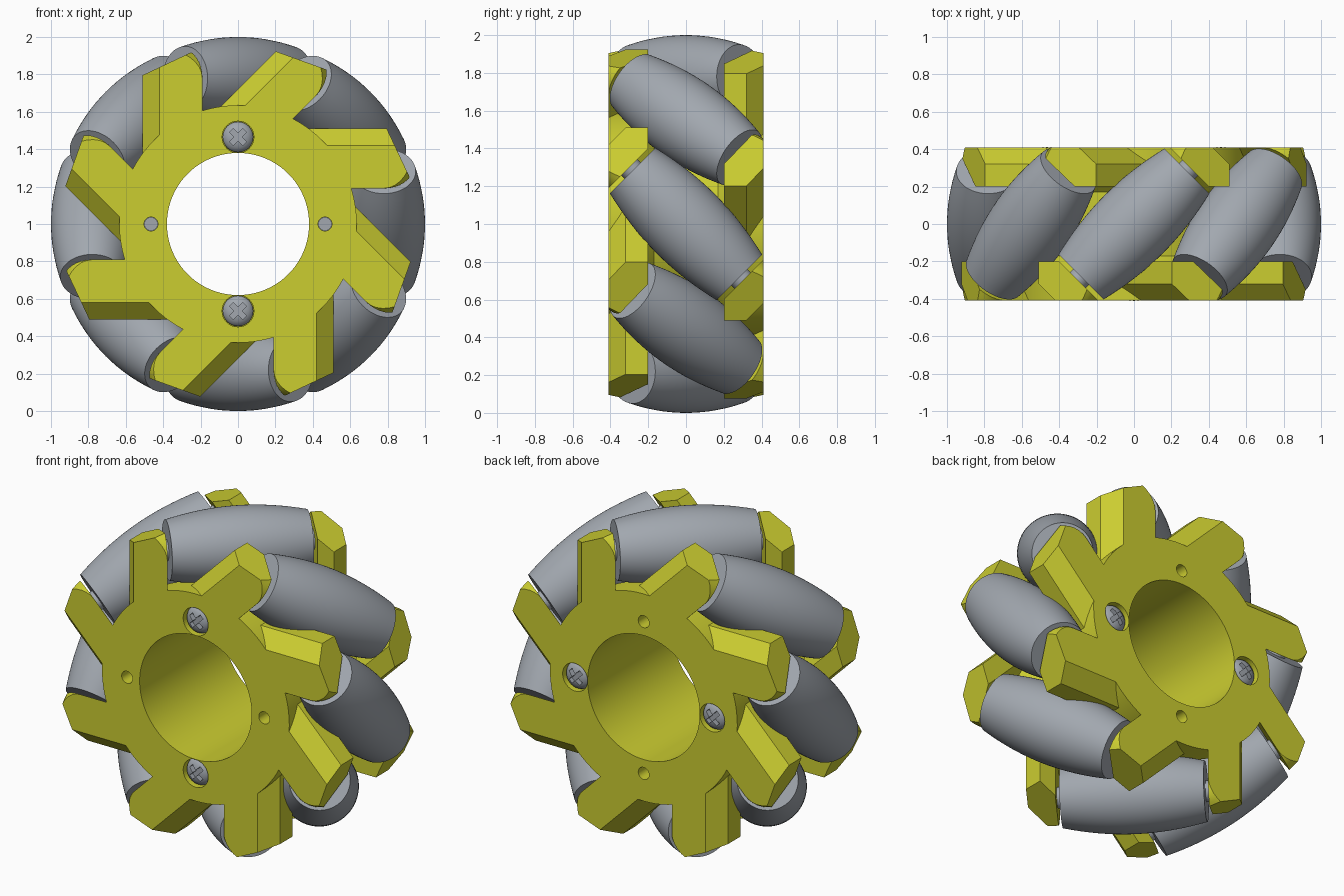
import bpy, bmesh, math
from mathutils import Matrix, Vector

if "Cube" in bpy.data.objects:
    bpy.data.objects.remove(bpy.data.objects["Cube"])

CENTRE = Matrix.Translation((0, 0, 1))
ALONG_Y = Matrix.Rotation(math.radians(-90), 4, 'X')      # local z -> world y
S = math.sqrt(0.5)
W = 0.41                                                   # half width of the wheel


def material(name, rgb):
    m = bpy.data.materials.new(name)
    m.diffuse_color = (*rgb, 1)
    m.use_nodes = True
    m.node_tree.nodes["Principled BSDF"].inputs["Base Color"].default_value = m.diffuse_color
    return m


YELLOW = material("yellow", (0.60, 0.61, 0.03))
GREY = material("grey", (0.36, 0.39, 0.43))


def to_mesh(bm, name, mat, angle=30):
    bmesh.ops.recalc_face_normals(bm, faces=bm.faces)
    me = bpy.data.meshes.new(name)
    bm.to_mesh(me)
    bm.free()
    me.materials.append(mat)
    me.shade_smooth()
    me.set_sharp_from_angle(angle=math.radians(angle))
    return me


def place(me, name, matrix):
    ob = bpy.data.objects.new(name, me)
    bpy.context.collection.objects.link(ob)
    ob.matrix_world = matrix
    return ob


def lathe(profile, n, ring=False):
    """Spin (radius, z) points around z; ring closes the profile on itself."""
    bm = bmesh.new()
    loops = []
    for r, z in profile:
        if r == 0:
            loops.append([bm.verts.new((0, 0, z))] * n)
        else:
            loops.append([bm.verts.new((r * math.cos(2 * math.pi * i / n),
                                        r * math.sin(2 * math.pi * i / n), z)) for i in range(n)])
    pairs = list(zip(loops, loops[1:])) + ([(loops[-1], loops[0])] if ring else [])
    for a, b in pairs:
        for i in range(n):
            j = (i + 1) % n
            quad = list(dict.fromkeys((a[i], a[j], b[j], b[i])))
            bm.faces.new(quad)
    return bm


def clip(bm, co, no):
    """Cut away the side the normal points to and cap the cut."""
    bmesh.ops.bisect_plane(bm, geom=bm.verts[:] + bm.edges[:] + bm.faces[:], dist=1e-5,
                           plane_co=co, plane_no=no, clear_outer=True)
    edges = [e for e in bm.edges if e.is_boundary]
    if edges:
        bmesh.ops.holes_fill(bm, edges=edges, sides=0)


def cut(ob, cutters):
    for c in cutters:
        mod = ob.modifiers.new("cut", 'BOOLEAN')
        mod.operation, mod.solver, mod.object = 'DIFFERENCE', 'EXACT', c
        bpy.context.view_layer.objects.active = ob
        bpy.ops.object.modifier_apply(modifier=mod.name)
    for c in cutters:
        bpy.data.objects.remove(c)
    ob.data.shade_smooth()
    ob.data.set_sharp_from_angle(angle=math.radians(30))


# Hub: bored tube with a wider flange at each end
hub_profile = [(0.38, -W), (0.635, -W), (0.635, -0.27), (0.53, -0.17),
               (0.53, 0.17), (0.635, 0.27), (0.635, W), (0.38, W)]
hub = place(to_mesh(lathe(hub_profile, 96, True), "hub", YELLOW), "hub", CENTRE @ ALONG_Y)

# Screw places: two enter from the front, two from the back
half_turn = Matrix.Rotation(math.pi, 4, 'Z')
screw_at = []
for s in (-1, 1):
    screw_at.append(CENTRE @ Matrix.Translation((0, 0, 0.465 * s)) @ ALONG_Y)
    screw_at.append(CENTRE @ Matrix.Translation((0.465 * s, 0, 0)) @ half_turn @ ALONG_Y)

# Counterbored through holes
bore = to_mesh(lathe([(0, -W - 0.1), (0.085, -W - 0.1), (0.085, -W + 0.055),
                      (0.037, -W + 0.055), (0.037, W + 0.1), (0, W + 0.1)], 32), "bore", YELLOW)
cut(hub, [place(bore, "bore_cutter", m) for m in screw_at])

# Screws: domed head with a cross recess, plain shank
screw_mesh = to_mesh(lathe([(0, -W - 0.002), (0.03, -W), (0.055, -W + 0.008), (0.075, -W + 0.022),
                            (0.082, -W + 0.035), (0.082, -W + 0.055), (0.036, -W + 0.055),
                            (0.036, W - 0.1), (0, W - 0.1)], 32), "screw", GREY)
for m in screw_at:
    screw = place(screw_mesh.copy(), "screw", m)
    slots = []
    for a in (45, 135):
        bm = bmesh.new()
        bmesh.ops.create_cube(bm, size=1, matrix=Matrix.Translation((0, 0, -W))
                              @ Matrix.Rotation(math.radians(a), 4, 'Z')
                              @ Matrix.Diagonal((0.1, 0.028, 0.07, 1)))
        slots.append(place(to_mesh(bm, "slot", GREY), "slot_cutter", m))
    cut(screw, slots)

# Roller: barrel whose outline rolls on the unit circle, axis at 45 degrees
RC, HALF = 0.78, 0.40
barrel = [(0, -HALF)]
for i in range(17):
    t = -HALF + 2 * HALF * i / 16
    barrel.append((1 - math.sqrt(RC * RC + t * t / 2), t))
barrel.append((0, HALF))
roller_mesh = to_mesh(lathe(barrel, 64), "roller", GREY)
axle_mesh = to_mesh(lathe([(0, -0.46), (0.06, -0.46), (0.06, 0.46), (0, 0.46)], 24), "axle", GREY)
roller_axis = Vector((S, S, 0)).to_track_quat('Z', 'Y').to_matrix().to_4x4()

# Arm: slab square to the roller axis, rounded on one top corner, trimmed to the wheel
outline = [(-0.3, 0.2), (0.155, 0.2)]
outline += [(0.155 * math.cos(a), RC + 0.155 * math.sin(a))
            for a in (math.pi / 2 * i / 8 for i in range(9))]
outline.append((-0.3, RC + 0.155))
bm = bmesh.new()
near, far = [[bm.verts.new(((u + v) * S, (v - u) * S, z)) for u, z in outline]
             for v in (-0.424, -0.587)]
bm.faces.new(near)
bm.faces.new(far)
for i in range(len(outline)):
    j = (i + 1) % len(outline)
    bm.faces.new((near[i], near[j], far[j], far[i]))
clip(bm, (0, -W, 0), (0, -1, 0))
clip(bm, (0, -0.2, 0), (0, 1, 0))
clip(bm, (-0.51, 0, 0), (-1, 0, 0))
tip = Vector((-0.426, 0, 0.905)).normalized()
clip(bm, tip * 0.937, tip)
root = Vector((-0.41, 0, 0.47)).normalized()
clip(bm, root * 0.56, -root)
arm_mesh = to_mesh(bm, "arm", YELLOW, 25)

# Eight rollers, each held by a front and a back arm
for k in range(8):
    turn = CENTRE @ Matrix.Rotation(k * math.pi / 4, 4, 'Y')
    seat = turn @ Matrix.Translation((0, 0, RC)) @ roller_axis
    place(roller_mesh, "roller", seat)
    place(axle_mesh, "axle", seat)
    place(arm_mesh, "front_arm", turn)
    place(arm_mesh, "back_arm", turn @ half_turn)
